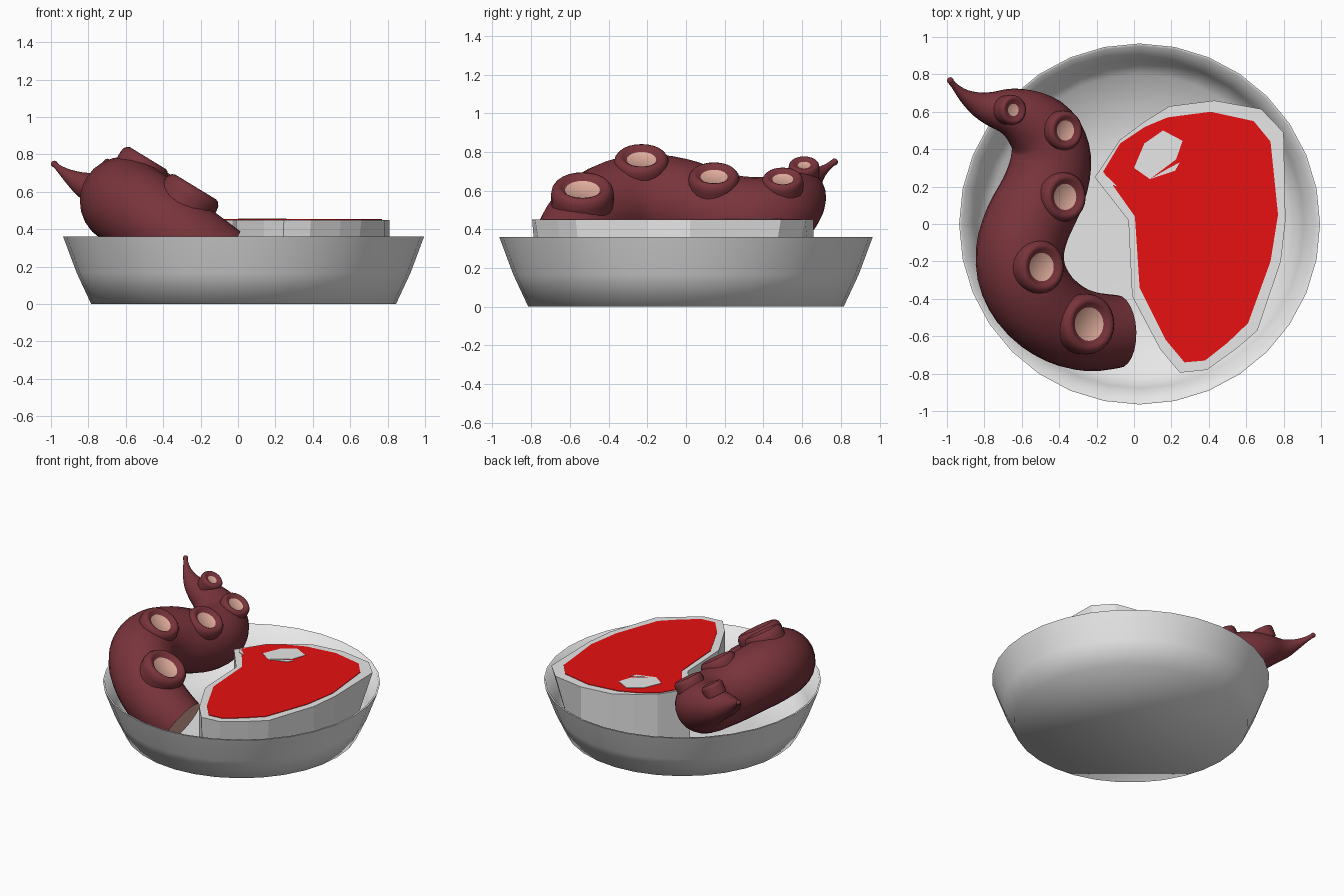
import bpy, bmesh, math
from mathutils import Vector, Matrix

if "Cube" in bpy.data.objects:
    bpy.data.objects.remove(bpy.data.objects["Cube"])


def material(name, rgb):
    m = bpy.data.materials.new(name)
    m.diffuse_color = (*rgb, 1)
    m.use_nodes = True
    m.node_tree.nodes["Principled BSDF"].inputs["Base Color"].default_value = m.diffuse_color
    return m


WHITE = material("off_white", (0.8, 0.8, 0.8))
RED = material("raw_red", (0.8, 0.005, 0.006))
SKIN = material("dark_maroon", (0.19, 0.034, 0.044))
PINK = material("pale_pink", (0.75, 0.42, 0.34))


def finish(bm, name, mats, angle=None):
    bmesh.ops.recalc_face_normals(bm, faces=bm.faces[:])
    me = bpy.data.meshes.new(name)
    bm.to_mesh(me)
    bm.free()
    ob = bpy.data.objects.new(name, me)
    bpy.context.collection.objects.link(ob)
    for m in mats:
        me.materials.append(m)
    if angle:
        bpy.ops.object.select_all(action='DESELECT')
        ob.select_set(True)
        bpy.context.view_layer.objects.active = ob
        bpy.ops.object.shade_smooth_by_angle(angle=math.radians(angle))
    return ob


def loft(bm, rings):
    """Skin a list of equal-length closed rings; returns the vertex rings."""
    vs = [[bm.verts.new(p) for p in r] for r in rings]
    for a, b in zip(vs, vs[1:]):
        n = len(a)
        for i in range(n):
            bm.faces.new((a[i], a[(i + 1) % n], b[(i + 1) % n], b[i]))
    return vs


def circle(r, z, n):
    return [Vector((r * math.cos(2 * math.pi * i / n), r * math.sin(2 * math.pi * i / n), z))
            for i in range(n)]


# Bowl: thin lathed wall with a flat base
bm = bmesh.new()
profile = [(0.815, 0), (0.892, 0.165), (0.965, 0.36), (0.952, 0.36),
           (0.878, 0.17), (0.80, 0.045), (0.4, 0.035)]
vs = loft(bm, [circle(r, z, 32) for r, z in profile])
bm.faces.new(vs[0])
bm.faces.new(vs[-1])
bmesh.ops.translate(bm, verts=bm.verts[:], vec=(0.03, 0, 0))
finish(bm, "bowl", [WHITE], 75)


# Meat slab: fat body, tapering only where the bowl wall is close
def slab(name, outline, bottom, top, mat, limit=None):
    bm = bmesh.new()
    lower = []
    for x, y in outline:
        v = Vector((x - 0.03, y))
        if limit and v.length > limit:
            v *= limit / v.length
        lower.append((v.x + 0.03, v.y, bottom))
    vs = loft(bm, [lower, [(x, y, top) for x, y in outline]])
    for ring in vs:
        bm.faces.new(ring)
    finish(bm, name, [mat])


slab("steak_fat", [(-.21, .25), (-.075, .45), (.06, .55), (.19, .63), (.43, .66), (.68, .615),
                   (.8, .49), (.81, .02), (.785, -.2), (.66, -.57), (.55, -.665), (.39, -.78),
                   (.245, -.795), (.14, -.67), (-.01, -.385), (-.03, .02)],
     0.05, 0.45, WHITE, 0.79)
slab("steak_meat", [(-.165, .28), (-.075, .43), (.06, .52), (.18, .57), (.41, .6), (.64, .55),
                    (.73, .44), (.77, .05), (.73, -.2), (.61, -.53), (.5, -.635), (.38, -.73),
                    (.27, -.74), (.17, -.62), (.03, -.34), (.005, .04)],
     0.448, 0.454, RED)
slab("steak_bone", [(.0, .30), (.055, .43), (.155, .5), (.26, .445), (.225, .345), (.085, .24)],
     0.452, 0.457, WHITE)
slab("steak_bone_sliver", [(.085, .24), (.17, .29), (.245, .33), (.22, .285)],
     0.452, 0.457, WHITE)
slab("steak_fat_sliver", [(-.18, .275), (-.14, .25), (-.09, .2), (-.15, .225)],
     0.452, 0.457, WHITE)

# Tentacle: swept tube lying in a tilted plane (x, y, z, radius)
UP = Vector((0.52, 0, 0.855)).normalized()
path = [(-.085, -.575, .22, .195), (-.23, -.575, .305, .213), (-.37, -.535, .395, .222),
        (-.505, -.435, .485, .232), (-.59, -.3, .54, .236), (-.61, -.15, .55, .236),
        (-.57, 0, .525, .232), (-.495, .15, .475, .226), (-.452, .28, .455, .22),
        (-.45, .39, .46, .213), (-.49, .49, .49, .195), (-.57, .56, .535, .163),
        (-.66, .6, .575, .128), (-.75, .615, .61, .097), (-.83, .64, .64, .067),
        (-.905, .685, .685, .036), (-.957, .735, .725, .018), (-.982, .765, .748, .016)]
pts = [Vector(p) for p in path]
STEPS = 3
dense = []
for i in range(len(pts) - 1):
    a, b, c, d = pts[max(i - 1, 0)], pts[i], pts[i + 1], pts[min(i + 2, len(pts) - 1)]
    for k in range(STEPS):
        t = k / STEPS
        dense.append(0.5 * (2 * b + (c - a) * t + (2 * a - 5 * b + 4 * c - d) * t * t
                            + (3 * b - a - 3 * c + d) * t ** 3))
dense.append(pts[-1])
rings = []
for i, p in enumerate(dense):
    tan = (dense[min(i + 1, len(dense) - 1)] - dense[max(i - 1, 0)]).xyz.normalized()
    side = tan.cross(UP).normalized()
    up = side.cross(tan)
    rings.append([p.xyz + p.w * (side * math.cos(u) + up * math.sin(u))
                  for u in (2 * math.pi * j / 24 for j in range(24))])
bm = bmesh.new()
vs = loft(bm, rings)
bm.faces.new(vs[0]).material_index = 1      # pale cut end
bm.faces.new(vs[-1])
finish(bm, "tentacle", [SKIN, PINK], 50)

# Knob at the tentacle tip
bm = bmesh.new()
bmesh.ops.create_uvsphere(bm, u_segments=12, v_segments=8, radius=0.018,
                          matrix=Matrix.Translation((-.982, .767, .748)))
finish(bm, "tentacle_tip", [SKIN], 60)

# Suckers: rounded collars with a pale recessed disc
suckers = [(-.23, -.535, .62, .163, .09), (-.485, -.23, .775, .143, .076),
           (-.36, .145, .685, .133, .07), (-.36, .5, .67, .107, .054),
           (-.64, .61, .74, .08, .033)]
for x, y, z, R, r in suckers:
    bm = bmesh.new()
    prof = [(R * .97, -R * 1.05), (R, -R * .3), (R * .97, -R * .12), (R * .88, 0),
            (R * .78, R * .04), (R * .68, 0), (r, -R * .12)]
    vs = loft(bm, [circle(q, h, 24) for q, h in prof])
    bm.faces.new(vs[-1]).material_index = 1
    rot = UP.to_track_quat('Z', 'Y').to_matrix().to_4x4()
    bm.transform(Matrix.Translation((x, y, z)) @ rot)
    finish(bm, "sucker", [SKIN, PINK], 50)
